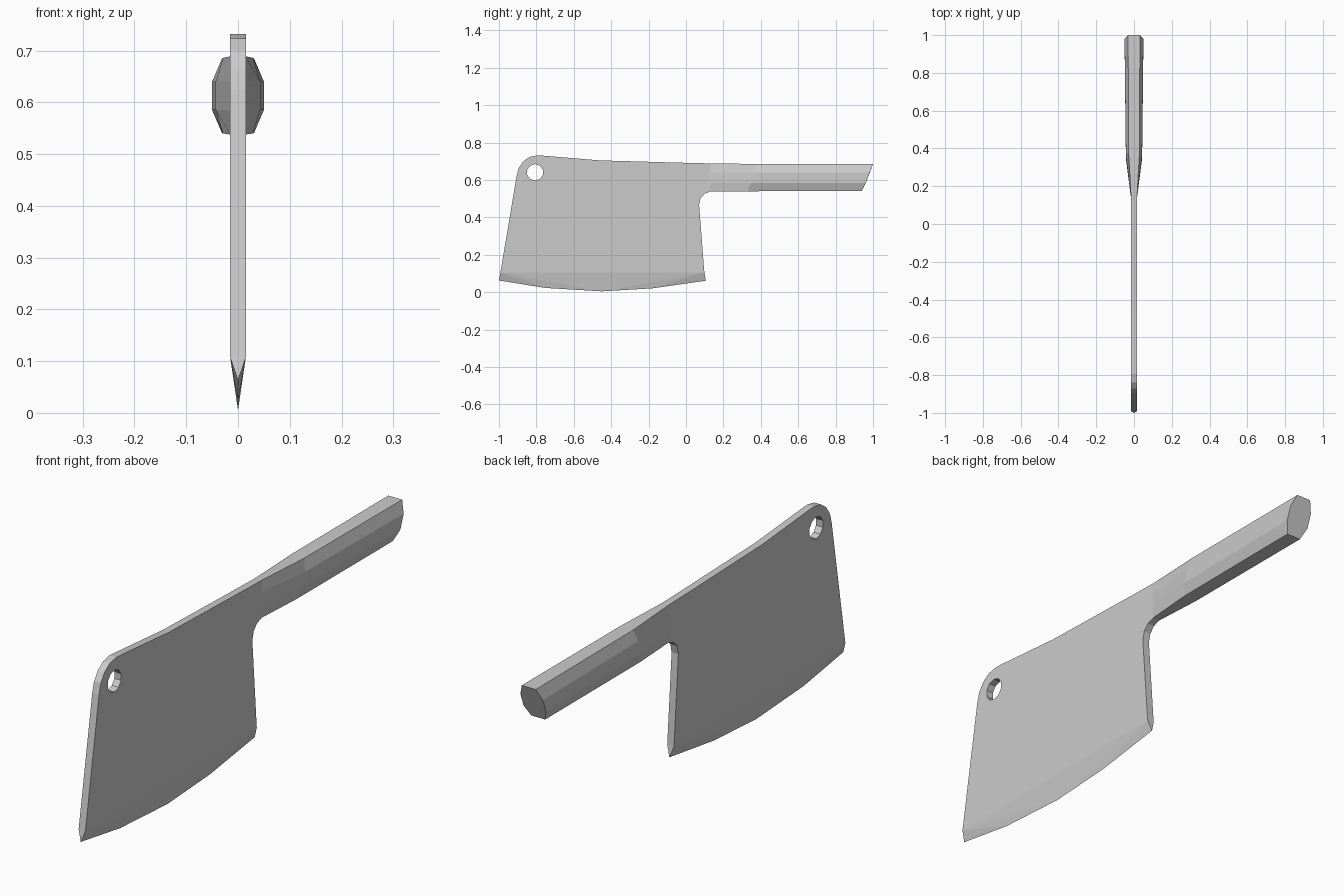
import bpy, bmesh, math
from mathutils import Vector
from mathutils.geometry import tessellate_polygon

if "Cube" in bpy.data.objects:
    bpy.data.objects.remove(bpy.data.objects["Cube"])

T = 0.015  # half thickness of the blade


def finish(name, bm):
    bmesh.ops.recalc_face_normals(bm, faces=bm.faces)
    mesh = bpy.data.meshes.new(name)
    bm.to_mesh(mesh)
    bm.free()
    obj = bpy.data.objects.new(name, mesh)
    bpy.context.collection.objects.link(obj)
    return obj


# Blade: side outline (y, z) from the front bevel corner over the spine to the heel
outline = [(-0.992, 0.107), (-0.905, 0.625), (-0.894, 0.665), (-0.87, 0.70),
           (-0.838, 0.723), (-0.795, 0.732), (-0.76, 0.730), (-0.46, 0.705),
           (0.0, 0.692), (0.13, 0.689), (0.13, 0.538), (0.10, 0.527),
           (0.078, 0.503), (0.07, 0.467), (0.098, 0.107)]
neck = 9  # outline segment where the handle joins
edge = [(-1.0, 0.063), (-0.75, 0.023), (-0.45, 0.005), (-0.18, 0.021), (0.106, 0.062)]
hole = [(-0.807 + 0.044 * math.cos(a), 0.641 + 0.044 * math.sin(a))
        for a in (math.tau * (i + 0.5) / 10 for i in range(10))]

bm = bmesh.new()
tris = tessellate_polygon([[Vector((y, z, 0)) for y, z in loop] for loop in (outline, hole)])
tip = [bm.verts.new((0, y, z)) for y, z in edge]
sides = []
n = len(outline)
for x in (T, -T):
    vs = [bm.verts.new((x, y, z)) for y, z in outline + hole]
    sides.append(vs)
    for t in tris:
        bm.faces.new([vs[i] for i in t])
    # ground bevel down to the cutting edge
    bm.faces.new((vs[0], tip[0], tip[1]))
    bm.faces.new((vs[0], tip[1], tip[2]))
    bm.faces.new((vs[0], tip[2], vs[n - 1]))
    bm.faces.new((vs[n - 1], tip[2], tip[3]))
    bm.faces.new((vs[n - 1], tip[3], tip[4]))
a, b = sides
for i in range(n - 1):
    if i != neck:
        bm.faces.new((a[i], a[i + 1], b[i + 1], b[i]))
for i in range(10):
    j = (i + 1) % 10
    bm.faces.new((a[n + i], a[n + j], b[n + j], b[n + i]))
bm.faces.new((a[0], b[0], tip[0]))
bm.faces.new((a[n - 1], b[n - 1], tip[4]))
finish("blade", bm)

# Handle: eight-sided sections lofted from the flat neck to the slanted butt
# each section lists half of its points (x, y, z) from top to bottom
sections = [
    [(T, 0.13, 0.689), (T, 0.13, 0.64), (T, 0.13, 0.585), (T, 0.13, 0.538)],
    [(0.029, 0.38, 0.686), (0.043, 0.365, 0.64), (0.043, 0.347, 0.585), (0.029, 0.33, 0.54)],
    [(0.031, 1.0, 0.685), (0.05, 0.982, 0.64), (0.05, 0.962, 0.585), (0.031, 0.94, 0.541)],
]
bm = bmesh.new()
rings = [[bm.verts.new(p) for p in s] + [bm.verts.new((-x, y, z)) for x, y, z in reversed(s)]
         for s in sections]
for r, s in zip(rings, rings[1:]):
    for i in range(8):
        j = (i + 1) % 8
        bm.faces.new((r[i], r[j], s[j], s[i]))
bm.faces.new(rings[-1])
finish("handle", bm)
